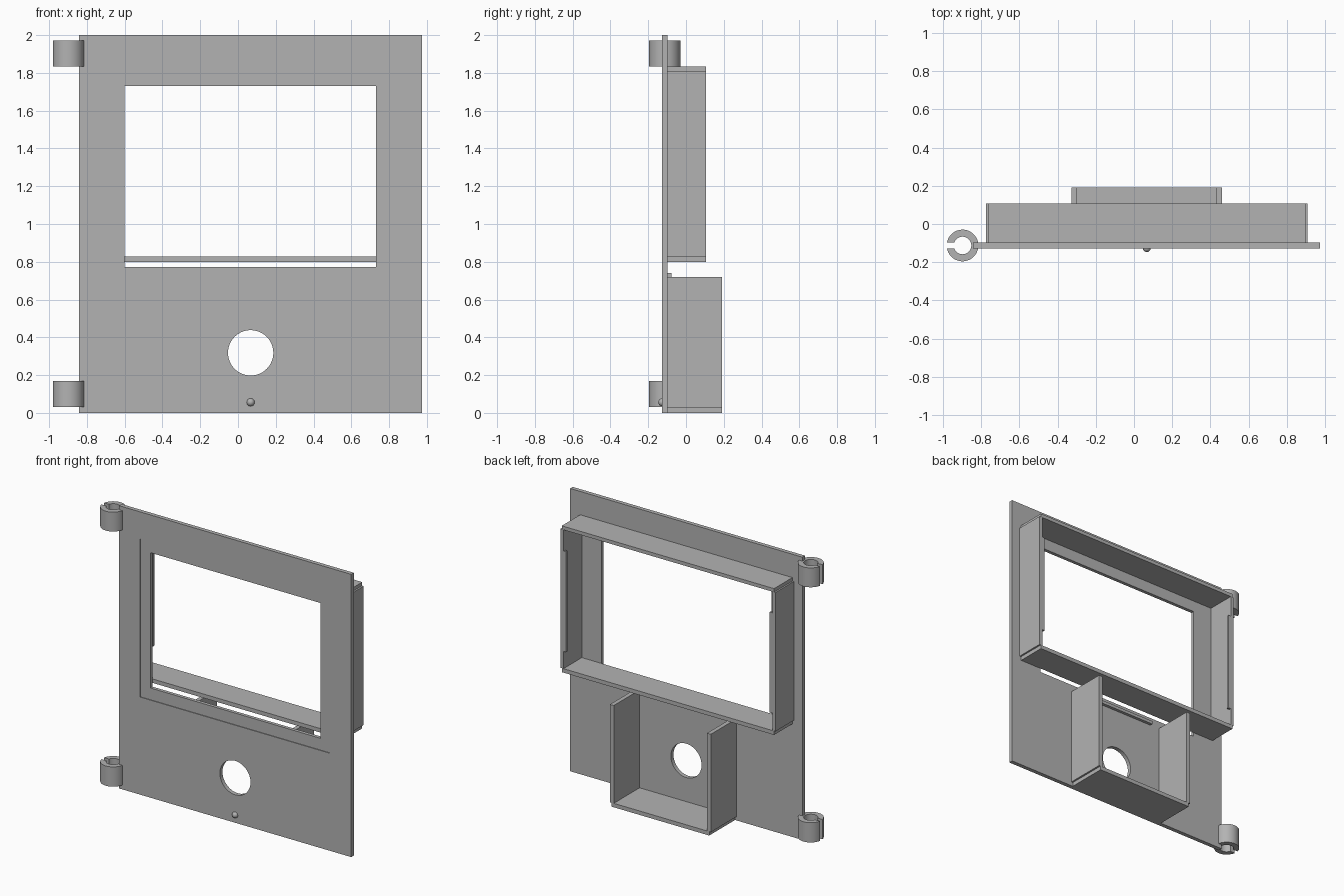
import bpy, bmesh, math
from mathutils import Matrix

old = bpy.data.objects.get("Cube")
if old:
    bpy.data.objects.remove(old, do_unlink=True)

grey = bpy.data.materials.new("plain grey")
grey.use_nodes = True
colour = (0.45, 0.45, 0.45, 1)
grey.diffuse_color = colour
grey.node_tree.nodes["Principled BSDF"].inputs["Base Color"].default_value = colour

PANEL_FRONT, PANEL_BACK = -0.127, -0.098
MID = 0.067  # centre line of window, shelf and hole


def finish(name, bm):
    bmesh.ops.recalc_face_normals(bm, faces=bm.faces)
    mesh = bpy.data.meshes.new(name)
    bm.to_mesh(mesh)
    bm.free()
    mesh.materials.append(grey)
    obj = bpy.data.objects.new(name, mesh)
    bpy.context.collection.objects.link(obj)
    return obj


def activate(obj):
    bpy.ops.object.select_all(action="DESELECT")
    obj.select_set(True)
    bpy.context.view_layer.objects.active = obj


def smooth(obj):
    activate(obj)
    bpy.ops.object.shade_smooth_by_angle(angle=math.radians(30))


def box(name, x, y, z):
    bm = bmesh.new()
    bmesh.ops.create_cube(bm, size=1)
    for v in bm.verts:
        for i, (low, high) in enumerate((x, y, z)):
            v.co[i] = low if v.co[i] < 0 else high
    return finish(name, bm)


def cut(target, cutter):
    cutter.hide_render = True
    mod = target.modifiers.new("cut", "BOOLEAN")
    mod.operation = "DIFFERENCE"
    mod.solver = "EXACT"
    mod.object = cutter
    activate(target)
    bpy.ops.object.modifier_apply(modifier=mod.name)
    bpy.data.objects.remove(cutter, do_unlink=True)


# Door panel with shallow bezel recess, window opening and round hole
panel = box("door_panel", (-0.842, 0.975), (PANEL_FRONT, PANEL_BACK), (0, 2))
cut(panel, box("bezel_cutter", (-0.677, 0.81), (-0.3, PANEL_FRONT + 0.005), (0.69, 1.81)))
cut(panel, box("window_cutter", (-0.6, 0.73), (-0.3, 0.1), (0.773, 1.73)))
bm = bmesh.new()
bmesh.ops.create_cone(bm, cap_ends=True, segments=64, radius1=0.12, radius2=0.12, depth=0.5,
                      matrix=Matrix.Translation((MID, -0.1, 0.318)) @ Matrix.Rotation(math.pi / 2, 4, "X"))
cut(panel, finish("hole_cutter", bm))
smooth(panel)

# Deep frame behind the window
DEPTH = (PANEL_BACK, 0.107)
box("frame_top", (-0.764, 0.897), DEPTH, (1.81, 1.835))
box("frame_bottom", (-0.764, 0.897), DEPTH, (0.8, 0.828))
for side, label in ((-1, "right"), (1, "left")):
    def span(a, b):
        return sorted((MID + side * a, MID + side * b))
    box(f"frame_{label}_wall", span(0.817, 0.842), DEPTH, (0.828, 1.81))
    box(f"frame_{label}_lip", span(0.797, 0.817), (0.09, 0.107), (0.95, 1.66))
    # Shelf side walls
    box(f"shelf_{label}_wall", span(0.365, 0.395), (PANEL_BACK, 0.19), (0.028, 0.72))

# Shelf floor and the thin rail above it
box("shelf_floor", (MID - 0.382, MID + 0.382), (PANEL_BACK, 0.19), (0, 0.028))
box("back_rail", (MID - 0.29, MID + 0.29), (PANEL_BACK, -0.077), (0.718, 0.74))

# Small round knob
bm = bmesh.new()
bmesh.ops.create_uvsphere(bm, u_segments=24, v_segments=16, radius=0.021,
                          matrix=Matrix.Translation((MID, -0.126, 0.056)))
smooth(finish("knob", bm))


# Open clip hinges: split rings with the gap on the outer side
def clip(name, low, high):
    def arc(radius, steps=40):
        gap = math.asin(0.0145 / radius)
        sweep = 2 * (math.pi - gap)
        return [(-0.898 + radius * math.cos(a), -0.1125 + radius * math.sin(a), low)
                for a in (gap - math.pi + sweep * i / steps for i in range(steps + 1))]
    bm = bmesh.new()
    outer = [bm.verts.new(p) for p in arc(0.083)]
    inner = [bm.verts.new(p) for p in arc(0.046)]
    faces = [bm.faces.new((outer[i], outer[i + 1], inner[i + 1], inner[i]))
             for i in range(len(outer) - 1)]
    result = bmesh.ops.extrude_face_region(bm, geom=faces, use_keep_orig=True)
    moved = [g for g in result["geom"] if isinstance(g, bmesh.types.BMVert)]
    bmesh.ops.translate(bm, verts=moved, vec=(0, 0, high - low))
    smooth(finish(name, bm))


clip("lower_hinge_clip", 0.03, 0.17)
clip("upper_hinge_clip", 1.835, 1.972)
